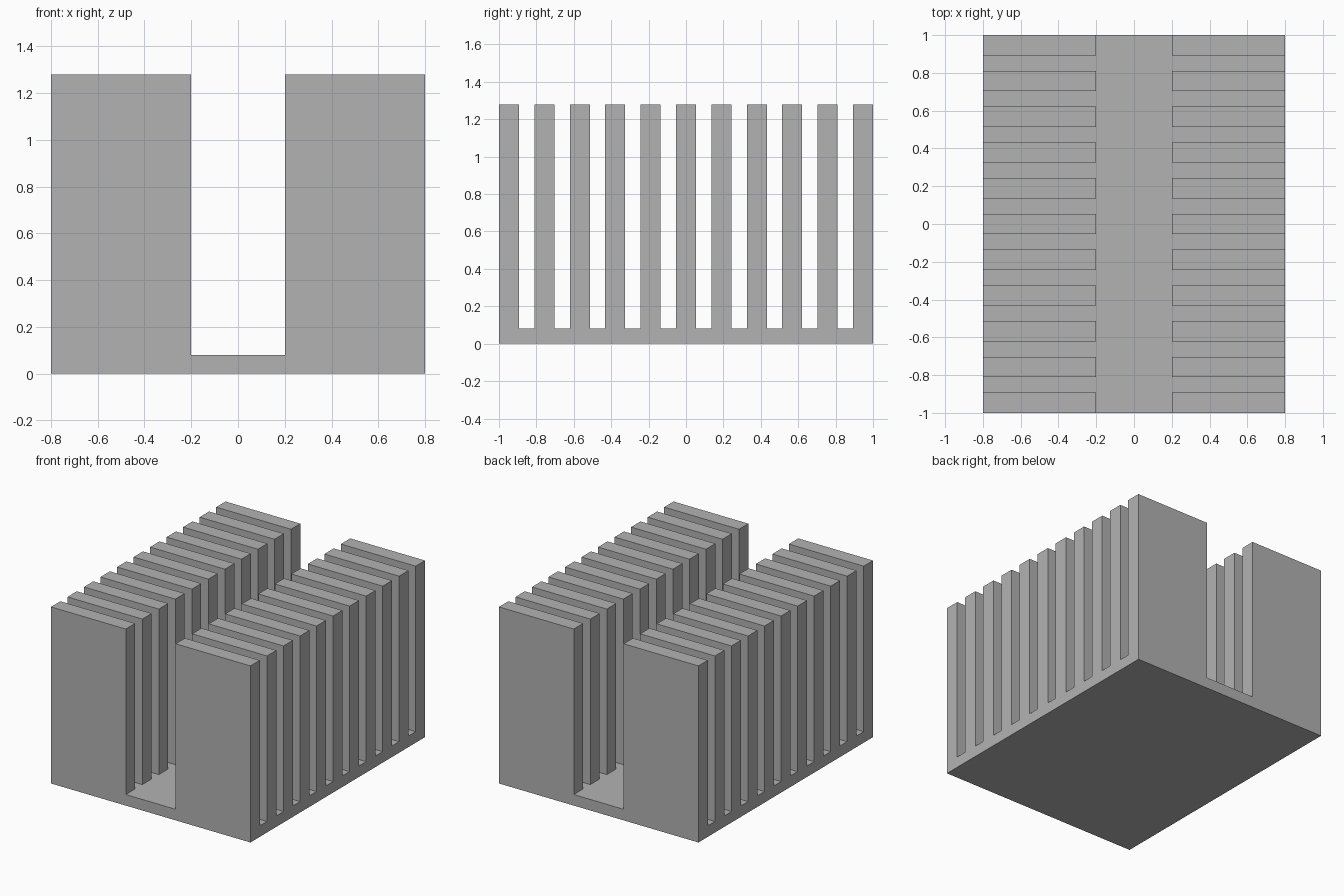
import bpy
import bmesh

cube = bpy.data.objects.get("Cube")
if cube:
    bpy.data.objects.remove(cube, do_unlink=True)

WIDTH, DEPTH = 1.6, 2.0
BASE_TOP, FIN_TOP = 0.08, 1.28
CHANNEL = 0.4          # clear width between the two fin rows
FINS = 11
FIN_THICK = 0.107

# Grey metal
metal = bpy.data.materials.new("grey_metal")
metal.use_nodes = True
grey = (0.448, 0.448, 0.448, 1)
metal.diffuse_color = grey
metal.node_tree.nodes["Principled BSDF"].inputs["Base Color"].default_value = grey

# Base plate
bm = bmesh.new()
bmesh.ops.create_cube(bm, size=1)
for v in bm.verts:
    v.co.x *= WIDTH
    v.co.y *= DEPTH
    v.co.z = (v.co.z + 0.5) * BASE_TOP


def top_faces():
    return [f for f in bm.faces if f.calc_center_median().z > BASE_TOP - 0.001]


def cut_top(point, normal):
    """Score a straight line across the top of the plate."""
    faces = top_faces()
    edges = {e for f in faces for e in f.edges}
    verts = {v for f in faces for v in f.verts}
    bmesh.ops.bisect_plane(bm, geom=[*verts, *edges, *faces],
                           plane_co=point, plane_no=normal)


# Mark out the central channel and the fin edges
for side in (-1, 1):
    cut_top((side * CHANNEL / 2, 0, 0), (1, 0, 0))
pitch = (DEPTH - FIN_THICK) / (FINS - 1)
starts = [-DEPTH / 2 + i * pitch for i in range(FINS)]
for i, y in enumerate(starts):
    if i > 0:
        cut_top((0, y, 0), (0, 1, 0))
    if i < FINS - 1:
        cut_top((0, y + FIN_THICK, 0), (0, 1, 0))


# Raise the two rows of fins
def is_fin(face):
    c = face.calc_center_median()
    return abs(c.x) > CHANNEL / 2 and any(y < c.y < y + FIN_THICK for y in starts)


fin_faces = [f for f in top_faces() if is_fin(f)]
raised = bmesh.ops.extrude_face_region(bm, geom=fin_faces)
for v in raised["geom"]:
    if isinstance(v, bmesh.types.BMVert):
        v.co.z = FIN_TOP
leftover = [f for f in fin_faces if f.is_valid and f.calc_center_median().z < FIN_TOP - 0.001]
bmesh.ops.delete(bm, geom=leftover, context="FACES_ONLY")

# Merge coplanar faces and finish
bmesh.ops.dissolve_limit(bm, angle_limit=0.01, verts=bm.verts, edges=bm.edges)
bmesh.ops.recalc_face_normals(bm, faces=bm.faces)
mesh = bpy.data.meshes.new("finned_heat_sink")
bm.to_mesh(mesh)
bm.free()
mesh.materials.append(metal)
heat_sink = bpy.data.objects.new("finned_heat_sink", mesh)
bpy.context.collection.objects.link(heat_sink)
